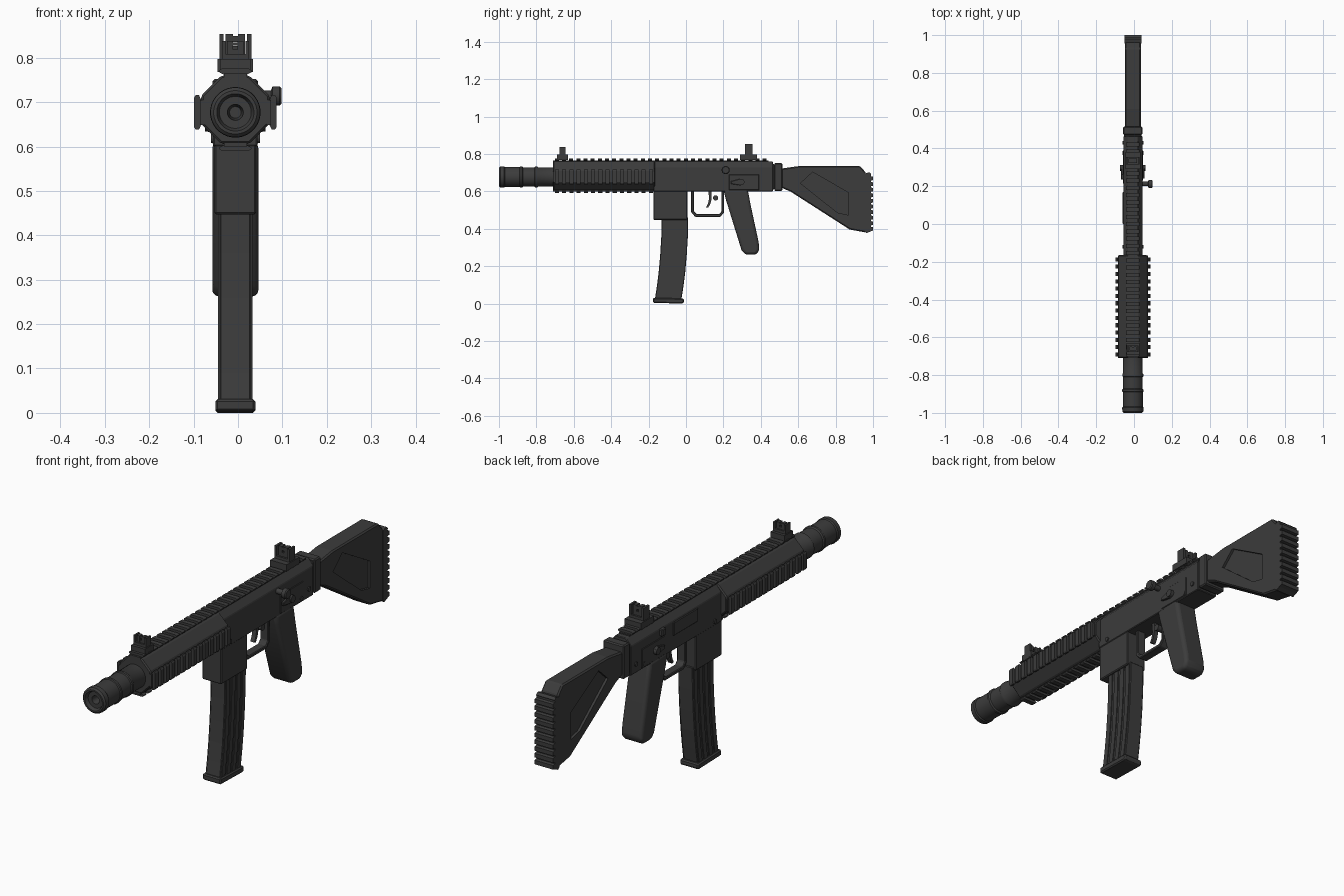
import bpy, bmesh, math
from mathutils import Vector

if "Cube" in bpy.data.objects:
    bpy.data.objects.remove(bpy.data.objects["Cube"])

X0 = -0.006          # symmetry plane of the body
ZC = 0.677           # bore height


def material(name, v):
    m = bpy.data.materials.new(name)
    m.diffuse_color = (v, v, v, 1)
    m.use_nodes = True
    m.node_tree.nodes["Principled BSDF"].inputs["Base Color"].default_value = m.diffuse_color
    return m


DARK = material("dark_grey", 0.045)


def finish(name, bm, bevel=0, smooth=False, segs=1):
    bmesh.ops.recalc_face_normals(bm, faces=bm.faces[:])
    me = bpy.data.meshes.new(name)
    bm.to_mesh(me)
    bm.free()
    me.materials.append(DARK)
    ob = bpy.data.objects.new(name, me)
    bpy.context.collection.objects.link(ob)
    if bevel:
        b = ob.modifiers.new("bevel", 'BEVEL')
        b.width, b.segments, b.limit_method = bevel, segs, 'ANGLE'
    if smooth:
        bpy.context.view_layer.objects.active = ob
        ob.select_set(True)
        bpy.ops.object.shade_smooth_by_angle(angle=math.radians(35))
        ob.select_set(False)
    return ob


def add_prism(bm, pts, place, a, b):
    """Extrude a 2D outline from a to b; place(u, v, w) gives the 3D point."""
    lo = [bm.verts.new(place(u, v, a)) for u, v in pts]
    hi = [bm.verts.new(place(u, v, b)) for u, v in pts]
    bm.faces.new(lo)
    bm.faces.new(hi[::-1])
    n = len(pts)
    for i in range(n):
        j = (i + 1) % n
        bm.faces.new((lo[i], lo[j], hi[j], hi[i]))


def side(u, v, w):           # outline in y,z extruded along x
    return (X0 + w, u, v)


def along(u, v, w):          # outline in x,z extruded along y
    return (X0 + u, w, v)


def prism(name, pts, a, b, place=side, **kw):
    bm = bmesh.new()
    add_prism(bm, pts, place, a, b)
    return finish(name, bm, **kw)


def rect(u0, u1, v0, v1):
    return [(u0, v0), (u1, v0), (u1, v1), (u0, v1)]


def boxes(name, items, **kw):
    """Several boxes (x0,x1,y0,y1,z0,z1) joined in one part."""
    bm = bmesh.new()
    for x0, x1, y0, y1, z0, z1 in items:
        add_prism(bm, rect(y0, y1, z0, z1), side, x0, x1)
    return finish(name, bm, **kw)


def lathe(name, prof, origin, axis='Y', n=32):
    """Revolve (distance, radius) points about an axis."""
    bm = bmesh.new()
    rings = []
    for d, r in prof:
        ring = []
        for i in range(n):
            t = 2 * math.pi * (i + 0.5) / n
            c, s = r * math.cos(t), r * math.sin(t)
            p = (c, d, s) if axis == 'Y' else (d, c, s)
            ring.append(bm.verts.new(Vector(origin) + Vector(p)))
        rings.append(ring)
    for p, q in zip(rings, rings[1:]):
        for i in range(n):
            j = (i + 1) % n
            bm.faces.new((p[i], p[j], q[j], q[i]))
    bm.faces.new(rings[0])
    bm.faces.new(rings[-1])
    return finish(name, bm, smooth=True)


# muzzle tube with bands and bore
lathe("muzzle_tube", [(-0.94, 0.013), (-0.985, 0.018), (-0.985, 0.036), (-1.0, 0.042), (-1.0, 0.049),
                      (-0.993, 0.056), (-0.972, 0.057), (-0.967, 0.053), (-0.89, 0.053), (-0.887, 0.057),
                      (-0.877, 0.057), (-0.872, 0.052), (-0.81, 0.052), (-0.807, 0.056), (-0.796, 0.056),
                      (-0.79, 0.052), (-0.69, 0.052)], (X0, 0, ZC))

# octagonal handguard
HZ = 0.683
octo = [(0.0833 * math.cos(math.radians(22.5 + 45 * k)), HZ + 0.0833 * math.sin(math.radians(22.5 + 45 * k)))
        for k in range(8)]
prism("handguard", octo, -0.71, -0.165, along, bevel=0.005)


def rail(name, y0, y1, half, base, neck, top, centre, angle, pitch=0.038):
    """Toothed accessory rail turned around the bore."""
    ca, sa = math.cos(angle), math.sin(angle)

    def place(u, v, w):
        return (X0 + u * ca + v * sa, w, centre - u * sa + v * ca)
    bm = bmesh.new()
    k = half * 0.72
    add_prism(bm, rect(-k, k, base, neck), place, y0, y1)
    tooth = [(-k, neck - 0.003), (k, neck - 0.003), (half, neck + 0.002), (half, top - 0.004), (half - 0.006, top),
             (-half + 0.006, top), (-half, top - 0.004), (-half, neck + 0.002)]
    n = round((y1 - y0) / pitch)
    step = (y1 - y0) / n
    for i in range(n):
        a = y0 + (i + 0.22) * step
        add_prism(bm, tooth, place, a, a + step * 0.56)
    finish(name, bm)


rail("top_rail", -0.71, 0.44, 0.036, 0.07, 0.088, 0.099, ZC, 0)
rail("right_rail", -0.71, -0.168, 0.039, 0.07, 0.080, 0.093, ZC, math.pi / 2)
rail("left_rail", -0.71, -0.168, 0.039, 0.07, 0.080, 0.093, ZC, -math.pi / 2)
rail("bottom_rail", -0.71, -0.168, 0.036, 0.068, 0.077, 0.087, ZC, math.pi)

# receiver, magazine well and rear collar
prism("receiver", [(-0.05, 0.6), (0.05, 0.6), (0.05, 0.73), (0.026, 0.76), (-0.026, 0.76), (-0.05, 0.73)],
      -0.175, 0.465, along, bevel=0.003)
prism("magazine_well", [(-0.175, 0.605), (-0.175, 0.447), (0.007, 0.447), (0.007, 0.605)], -0.047, 0.047, bevel=0.004)
boxes("rear_collar", [(-0.046, 0.046, 0.46, 0.475, 0.61, 0.745), (-0.051, 0.051, 0.472, 0.515, 0.603, 0.752)],
      bevel=0.005)

# curved magazine with flutes and foot
levels = [(0.46, -0.130), (0.36, -0.132), (0.26, -0.138), (0.17, -0.146), (0.09, -0.156), (0.02, -0.167)]


def strip(t0, t1, depth=0.142):
    return [(y + depth * t0, z) for z, y in levels] + [(y + depth * t1, z) for z, y in levels[::-1]]


prism("magazine", strip(0, 1), -0.035, 0.035, bevel=0.003)
bm = bmesh.new()
for t0, t1 in ((0.03, 0.2), (0.29, 0.46), (0.55, 0.72), (0.81, 0.97)):
    add_prism(bm, strip(t0, t1), side, -0.039, 0.039)
finish("magazine_ribs", bm)
prism("magazine_foot", [(-0.176, 0.004), (-0.02, 0.0), (-0.011, 0.006), (-0.012, 0.027), (-0.176, 0.031)],
      -0.045, 0.045, bevel=0.005)

# trigger group
prism("trigger_guard", [(0.028, 0.605), (0.028, 0.487), (0.05, 0.463), (0.183, 0.463), (0.204, 0.487), (0.204, 0.605),
                        (0.19, 0.605), (0.19, 0.493), (0.177, 0.478), (0.057, 0.478), (0.043, 0.493), (0.043, 0.605)],
      -0.02, 0.02, bevel=0.003)
prism("trigger", [(0.12, 0.605), (0.123, 0.56), (0.118, 0.535), (0.108, 0.515), (0.118, 0.512), (0.130, 0.532),
                  (0.137, 0.56), (0.137, 0.605)], -0.01, 0.01)
lathe("guard_button", [(-0.018, 0.014), (0.018, 0.014)], (X0, 0.158, 0.565), 'X', 16)

# pistol grip
prism("pistol_grip", [(0.2, 0.61), (0.212, 0.56), (0.297, 0.285), (0.318, 0.262), (0.375, 0.262), (0.393, 0.285),
                      (0.388, 0.33), (0.345, 0.53), (0.33, 0.61)], -0.052, 0.052, bevel=0.016, segs=3, smooth=True)

# shoulder stock with recessed side panels
stock = prism("stock", [(0.51, 0.62), (0.51, 0.722), (0.61, 0.736), (0.93, 0.736), (0.962, 0.7), (0.962, 0.38),
                        (0.875, 0.396), (0.56, 0.598)], -0.042, 0.042, bevel=0.006)
panel = [(0.612, 0.643), (0.677, 0.703), (0.87, 0.592), (0.87, 0.473), (0.81, 0.486)]
for s in (-1, 1):
    cutter = prism("panel_cutter", panel, s * 0.031, s * 0.06)
    cutter.hide_render = True
    cutter.hide_viewport = True
    m = stock.modifiers.new("panel", 'BOOLEAN')
    m.operation, m.solver, m.object = 'DIFFERENCE', 'EXACT', cutter

# ridged butt pad
ridges = [(0.985, 0.385)]
N = 10
for i in range(N):
    z = 0.39 + i * 0.03
    ridges += [(1.0, z), (1.0, z + 0.018), (0.988, z + 0.021), (0.988, z + 0.028)]
prism("butt_pad", [(0.955, 0.695), (0.955, 0.385), (0.965, 0.376)] + ridges + [(0.99, 0.692), (0.98, 0.702)],
      -0.045, 0.045)

# sights: clamp base, two outer ears and an open centre frame
def sight(name, yc, base, body, half, top):
    z = 0.797
    w = half * 0.55
    items = [(-half, half, yc - base, yc + base, 0.768, z),
             (-half * 0.85, half * 0.85, yc - body, yc + body, z - 0.004, z + 0.012)]
    mid = (z + top) / 2
    for s in (-1, 1):
        items.append(tuple(sorted((s * half * 0.9, s * half * 0.66))) + (yc - body, yc + body, z, top))
        items.append(tuple(sorted((s * half * 0.14, s * w))) + (yc - body * 0.6, yc + body * 0.6, z, top))
    items.append((-w, w, yc - body * 0.55, yc + body * 0.55, z, mid + 0.001))
    items.append((-w, w, yc - body * 0.55, yc + body * 0.55, mid + 0.01, top - 0.004))
    boxes(name, items)


sight("front_sight", -0.66, 0.03, 0.017, 0.034, 0.838)
sight("rear_sight", 0.335, 0.045, 0.02, 0.04, 0.853)

# charging knob on the right side
lathe("charging_knob", [(0.04, 0.012), (0.08, 0.012), (0.084, 0.022), (0.1, 0.022), (0.104, 0.018)],
      (X0, 0.212, 0.714), 'X', 20)

# side plates, selector levers and pins on both sides
for s, tag in ((1, "right"), (-1, "left")):
    a, b = s * 0.045, s * 0.053
    prism(tag + "_side_plate", [(0.23, 0.607), (0.39, 0.607), (0.39, 0.69), (0.23, 0.69)], a, b, bevel=0.002)
    prism(tag + "_selector", [(0.24, 0.64), (0.29, 0.632), (0.31, 0.64), (0.31, 0.662), (0.29, 0.667), (0.24, 0.654)],
          a, s * 0.062, bevel=0.002)
    lathe(tag + "_selector_hub", [(s * 0.045, 0.016), (s * 0.068, 0.016)], (X0, 0.297, 0.65), 'X', 16)
    bm = bmesh.new()
    for y, z in ((-0.12, 0.618), (0.376, 0.62), (0.43, 0.64)):
        add_prism(bm, [(y + 0.01 * math.cos(k * math.pi / 6), z + 0.01 * math.sin(k * math.pi / 6))
                       for k in range(12)], side, a, s * 0.055)
    finish(tag + "_pins", bm)

# bolt cover and catch on the left side
boxes("left_bolt_cover", [(-0.054, -0.045, 0.0, 0.17, 0.665, 0.725)], bevel=0.003)
boxes("left_catch", [(-0.064, -0.045, 0.235, 0.265, 0.70, 0.73)], bevel=0.003)
